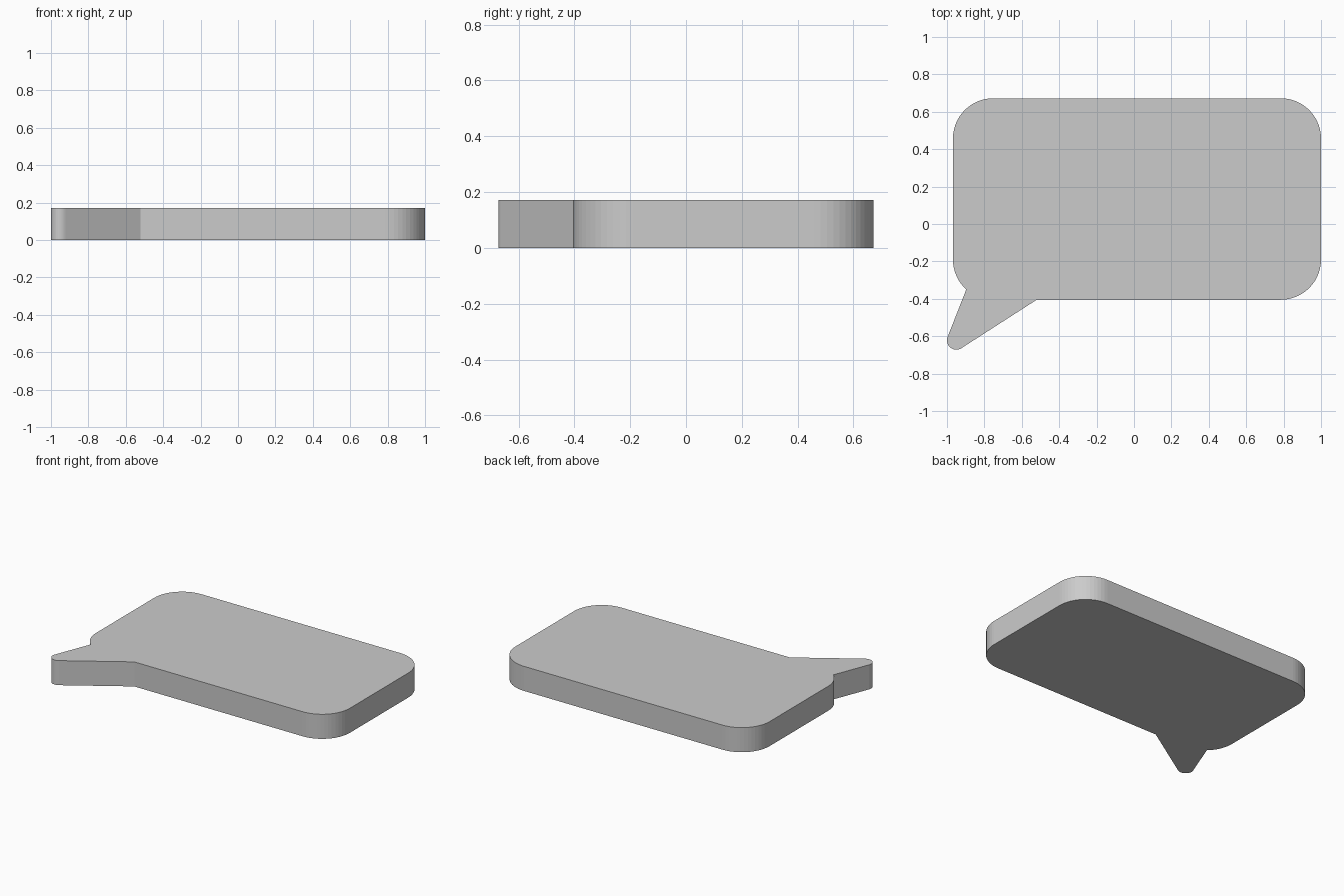
import bpy, bmesh
from math import cos, sin, radians

if "Cube" in bpy.data.objects:
    bpy.data.objects.remove(bpy.data.objects["Cube"])

HEIGHT = 0.172
R = 0.215
LEFT, RIGHT, BOTTOM, TOP = -0.968, 1.0, -0.405, 0.672


def arc(cx, cy, r, start, end, steps):
    """Points along an arc, angles in degrees."""
    angles = [radians(start + (end - start) * i / steps) for i in range(steps + 1)]
    return [(cx + r * cos(a), cy + r * sin(a)) for a in angles]


# Outline, counter-clockwise: rounded panel with a pointed tail at lower left
outline = arc(RIGHT - R, BOTTOM + R, R, -90, 0, 14)
outline += arc(RIGHT - R, TOP - R, R, 0, 90, 14)
outline += arc(LEFT + R, TOP - R, R, 90, 180, 14)
outline += arc(LEFT + R, BOTTOM + R, R, 180, 228, 8)   # ends at the tail notch
outline += arc(-0.95, -0.622, 0.05, 159, 302, 12)      # rounded tail tip
outline.append((-0.52, BOTTOM))                        # tail meets bottom edge

# Extrude the outline into a slab
bm = bmesh.new()
base = bm.faces.new([bm.verts.new((x, y, 0)) for x, y in outline])
ext = bmesh.ops.extrude_face_region(bm, geom=[base], use_keep_orig=True)
top_verts = [g for g in ext["geom"] if isinstance(g, bmesh.types.BMVert)]
bmesh.ops.translate(bm, verts=top_verts, vec=(0, 0, HEIGHT))
bmesh.ops.recalc_face_normals(bm, faces=bm.faces)

mesh = bpy.data.meshes.new("speech_bubble")
bm.to_mesh(mesh)
bm.free()
bubble = bpy.data.objects.new("speech_bubble", mesh)
bpy.context.collection.objects.link(bubble)
